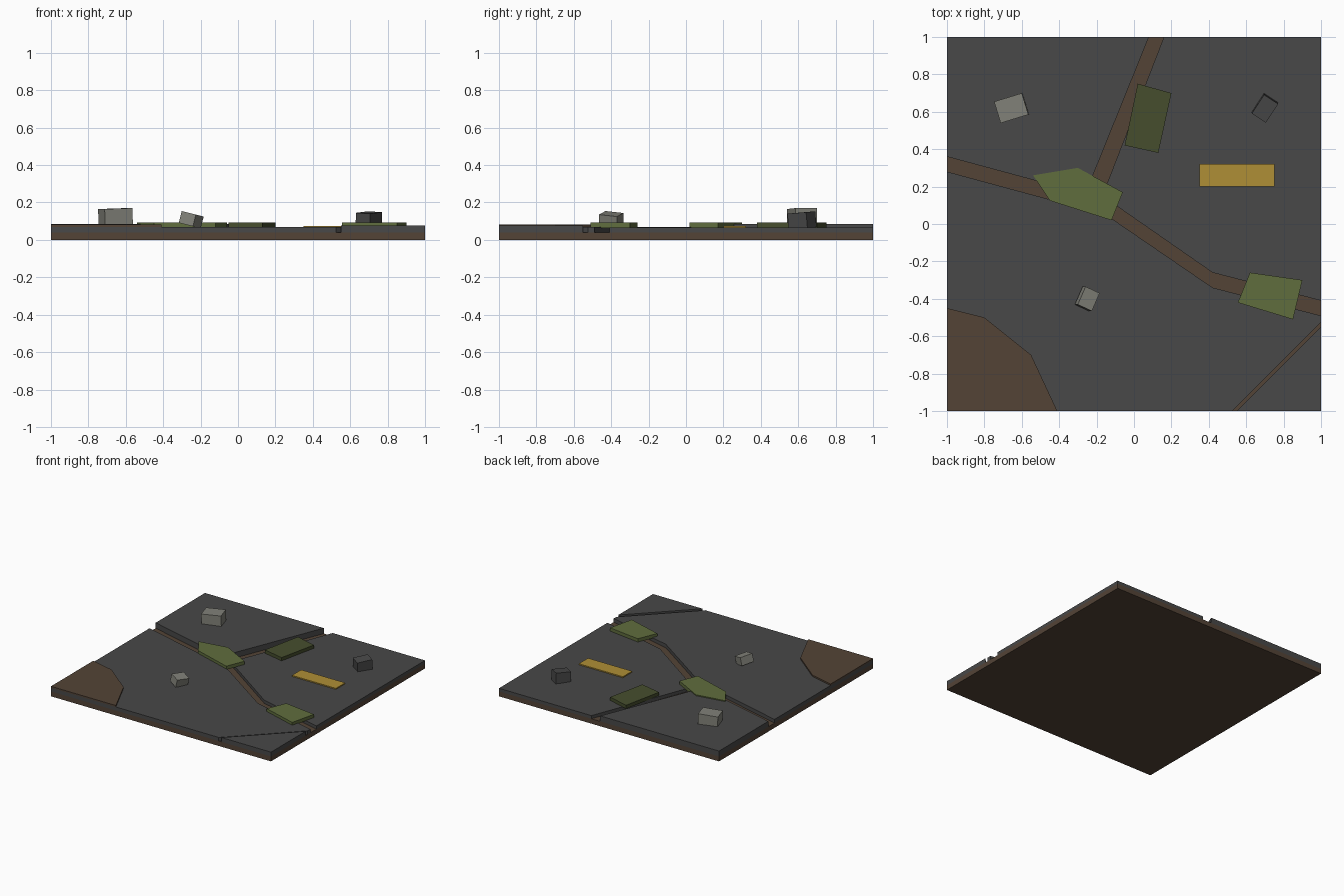
import bpy, bmesh
from math import radians
from mathutils import Matrix, Euler

if "Cube" in bpy.data.objects:
    bpy.data.objects.remove(bpy.data.objects["Cube"])


def material(name, rgb):
    m = bpy.data.materials.new(name)
    m.diffuse_color = (*rgb, 1)
    m.use_nodes = True
    m.node_tree.nodes["Principled BSDF"].inputs["Base Color"].default_value = m.diffuse_color
    return m


ASPHALT = material("dark grey asphalt", (0.065, 0.065, 0.065))
SOIL = material("brown soil", (0.087, 0.057, 0.037))
MOSS = material("moss green", (0.117, 0.155, 0.048))
DARK_MOSS = material("dark moss green", (0.061, 0.076, 0.027))
PAINT = material("faded yellow paint", (0.43, 0.275, 0.037))
CONCRETE = material("light grey concrete", (0.22, 0.22, 0.19))


def finish(name, bm, mat):
    bmesh.ops.recalc_face_normals(bm, faces=bm.faces)
    mesh = bpy.data.meshes.new(name)
    bm.to_mesh(mesh)
    bm.free()
    mesh.materials.append(mat)
    ob = bpy.data.objects.new(name, mesh)
    bpy.context.collection.objects.link(ob)
    return ob


def prism(name, outline, z0, z1, mat):
    """Flat outline extruded from z0 up to z1."""
    bm = bmesh.new()
    face = bm.faces.new([bm.verts.new((x, y, z0)) for x, y in outline])
    ext = bmesh.ops.extrude_face_region(bm, geom=[face])
    for v in ext["geom"]:
        if isinstance(v, bmesh.types.BMVert):
            v.co.z = z1
    return finish(name, bm, mat)


def block(name, size, center, turn, mat):
    """Loose block, tilted and turned (degrees)."""
    bm = bmesh.new()
    bmesh.ops.create_cube(bm, size=1, matrix=Matrix.Diagonal((*size, 1)))
    ob = finish(name, bm, mat)
    ob.location = center
    ob.rotation_euler = Euler([radians(a) for a in turn])
    return ob


# Soil bed, seen at the bottom of the cracks
prism("soil_base", [(-1, -1), (1, -1), (1, 1), (-1, 1)], 0, 0.04, SOIL)

# Broken road slabs at slightly different heights
prism("slab_back_left", [(-1, 0.36), (-0.26, 0.16), (0.08, 1), (-1, 1)],
      0.04, 0.085, ASPHALT)
prism("slab_back_right", [(0.16, 1), (-0.17, 0.15), (0.42, -0.26), (1, -0.41), (1, 1)],
      0.04, 0.066, ASPHALT)
prism("slab_front", [(-1, 0.28), (-0.15, 0.05), (0.42, -0.34), (1, -0.49),
                     (1, -0.525), (0.525, -1), (-1, -1)], 0.04, 0.07, ASPHALT)
prism("slab_corner", [(1, -0.55), (0.55, -1), (1, -1)], 0.04, 0.076, ASPHALT)

# Exposed dirt on the front left corner
prism("dirt_patch", [(-1, -0.45), (-0.8, -0.5), (-0.55, -0.7), (-0.41, -1), (-1, -1)],
      0.07, 0.082, SOIL)

# Moss growing over the cracks
prism("moss_center", [(-0.54, 0.26), (-0.3, 0.3), (-0.06, 0.17), (-0.12, 0.02),
                      (-0.45, 0.125)], 0.064, 0.093, MOSS)
prism("moss_right", [(0.62, -0.26), (0.9, -0.3), (0.85, -0.51), (0.555, -0.42)],
      0.064, 0.093, MOSS)
prism("moss_back", [(0.02, 0.75), (0.2, 0.7), (0.13, 0.38), (-0.05, 0.42)],
      0.064, 0.093, DARK_MOSS)

# Lane marking
prism("lane_stripe", [(0.35, 0.2), (0.75, 0.2), (0.75, 0.32), (0.35, 0.32)],
      0.066, 0.075, PAINT)

# Rubble
block("rubble_large", (0.155, 0.12, 0.085), (-0.655, 0.62, 0.125), (0, -2, 17), CONCRETE)
block("rubble_dark", (0.09, 0.12, 0.085), (0.7, 0.62, 0.104), (4, 3, -33), ASPHALT)
block("rubble_small", (0.085, 0.105, 0.065), (-0.25, -0.4, 0.108), (-6, 13, -25), CONCRETE)
